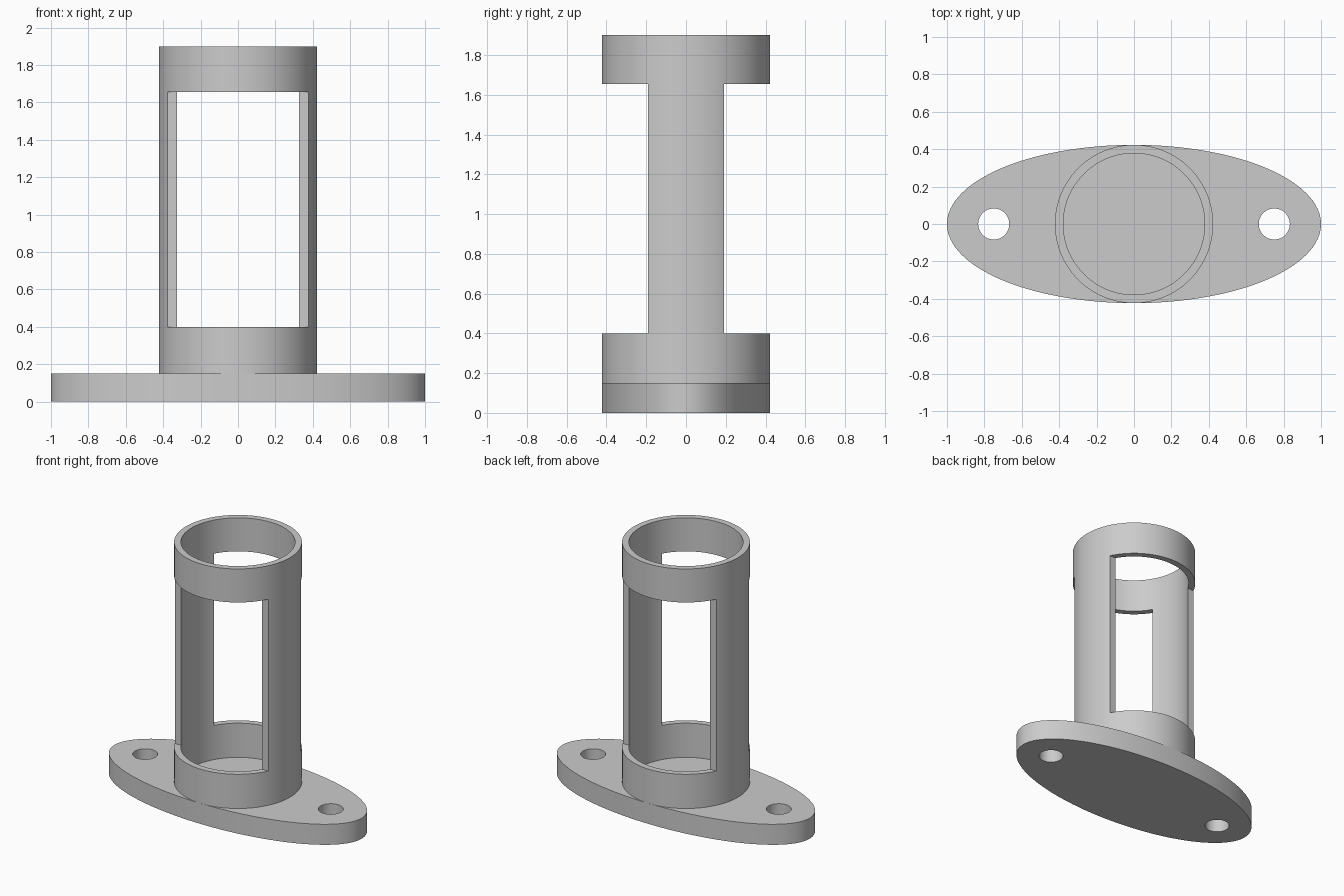
import bpy

default = bpy.data.objects.get("Cube")
if default:
    bpy.data.objects.remove(default, do_unlink=True)

# Main dimensions
BASE_H, TOP = 0.15, 1.9
OUTER, INNER = 0.423, 0.378
WINDOW_LOW, WINDOW_HIGH = 0.4, 1.655
POST_HALF = 0.19

grey = bpy.data.materials.new("light grey")
grey.use_nodes = True
colour = (0.6, 0.6, 0.6, 1)
grey.diffuse_color = colour
grey.node_tree.nodes["Principled BSDF"].inputs["Base Color"].default_value = colour


def cylinder(name, radius, z0, z1, x=0, stretch=1, sides=128):
    """Upright cylinder between two heights; stretch makes it elliptical along x."""
    bpy.ops.mesh.primitive_cylinder_add(vertices=sides, radius=radius, depth=z1 - z0,
                                        location=(x, 0, (z0 + z1) / 2))
    obj = bpy.context.object
    obj.name = obj.data.name = name
    obj.scale.x = stretch
    bpy.ops.object.transform_apply(location=True, rotation=False, scale=True)
    return obj


def box(name, size, centre):
    bpy.ops.mesh.primitive_cube_add(size=1, location=centre)
    obj = bpy.context.object
    obj.name = name
    obj.scale = size
    bpy.ops.object.transform_apply(location=True, rotation=False, scale=True)
    return obj


def cut(target, cutters):
    """Subtract each cutter, then remove it."""
    for cutter in cutters:
        cutter.hide_render = True
        mod = target.modifiers.new("cut", 'BOOLEAN')
        mod.operation, mod.solver, mod.object = 'DIFFERENCE', 'EXACT', cutter
        bpy.ops.object.select_all(action='DESELECT')
        bpy.context.view_layer.objects.active = target
        target.select_set(True)
        bpy.ops.object.modifier_apply(modifier=mod.name)
        bpy.data.objects.remove(cutter, do_unlink=True)


def finish(obj):
    obj.data.materials.clear()
    obj.data.materials.append(grey)
    bpy.ops.object.select_all(action='DESELECT')
    bpy.context.view_layer.objects.active = obj
    obj.select_set(True)
    bpy.ops.object.shade_smooth_by_angle(angle=0.5)


# Elliptical flange with two bolt holes
flange = cylinder("base_flange", OUTER, 0, BASE_H, stretch=1 / OUTER)
cut(flange, [cylinder("bolt_hole", 0.083, -0.1, BASE_H + 0.1, x=side * 0.75, sides=64)
             for side in (-1, 1)])
finish(flange)

# Open tube with front and back windows, leaving two side posts
tube = cylinder("windowed_tube", OUTER, BASE_H, TOP)
cutters = [cylinder("bore", INNER, BASE_H - 0.1, TOP + 0.1)]
for side in (-1, 1):
    cutters.append(box("window", (1, 0.5, WINDOW_HIGH - WINDOW_LOW),
                       (0, side * (POST_HALF + 0.25), (WINDOW_LOW + WINDOW_HIGH) / 2)))
cut(tube, cutters)
finish(tube)
